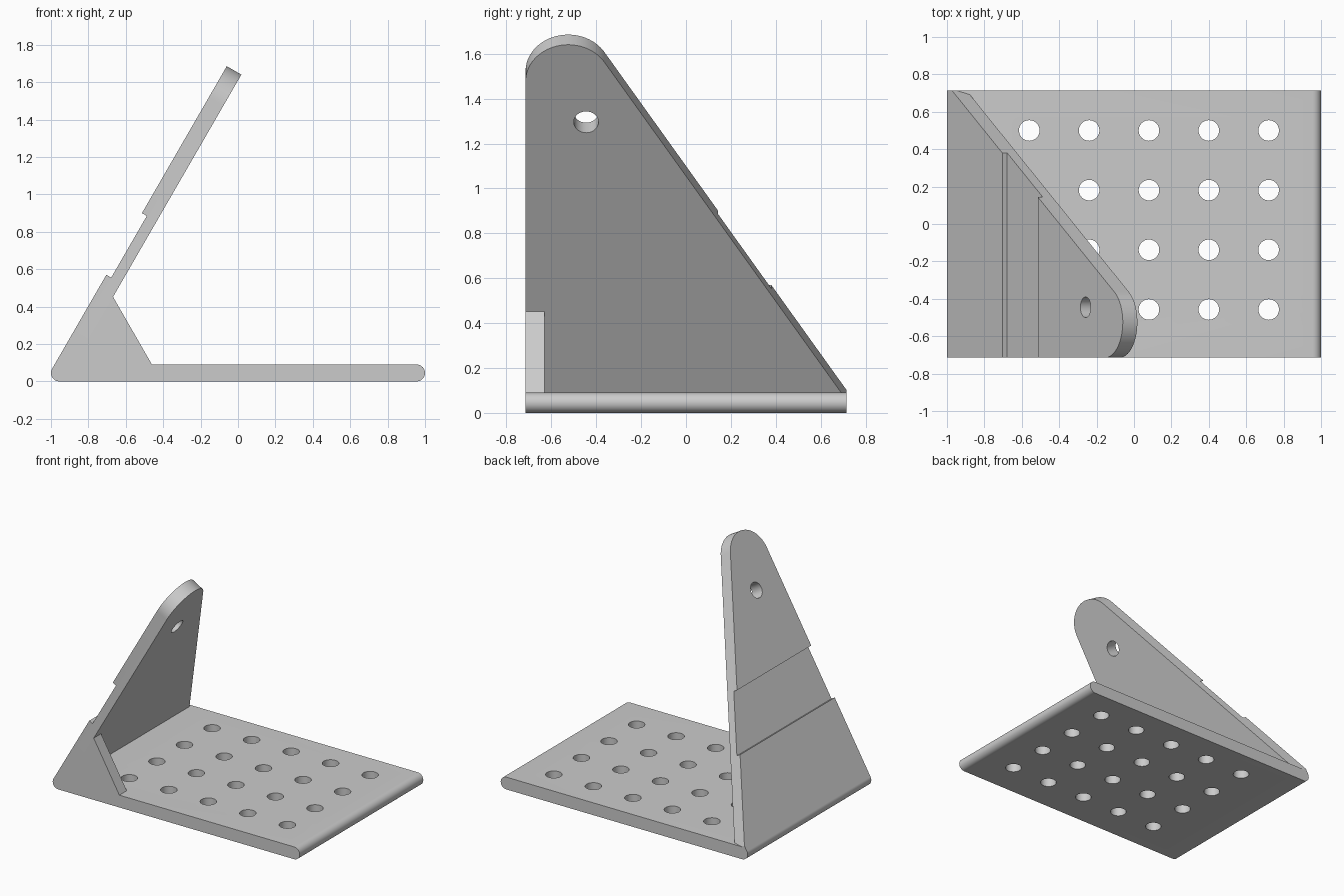
import bpy, bmesh, math
from mathutils import Matrix, Vector

if "Cube" in bpy.data.objects:
    bpy.data.objects.remove(bpy.data.objects["Cube"], do_unlink=True)

grey = bpy.data.materials.new("plain grey")
grey.use_nodes = True
grey.diffuse_color = (0.6, 0.6, 0.6, 1)
grey.node_tree.nodes["Principled BSDF"].inputs["Base Color"].default_value = (0.6, 0.6, 0.6, 1)

# Main dimensions
W = 0.715            # half width along y
R = 0.045            # half plate thickness
S, C = math.sin(math.radians(60)), 0.5


def frame(a, b, c, origin=(0, 0, 0)):
    """Matrix that maps the local axes a, b, c into the model."""
    m = Matrix((a, b, c)).transposed().to_4x4()
    m.translation = Vector(origin)
    return m


SIDE = frame((1, 0, 0), (0, 0, 1), (0, 1, 0))
FLAT = frame((1, 0, 0), (0, 1, 0), (0, 0, 1))
SLOPE = frame((0, 1, 0), (C, 0, S), (-S, 0, C), (R - 1, 0, R))


def arc(cx, cy, r, start, end, n):
    angles = [math.radians(start + (end - start) * i / n) for i in range(n + 1)]
    return [(cx + r * math.cos(t), cy + r * math.sin(t)) for t in angles]


def prism(name, outlines, low, high, matrix):
    """Extrude one or more flat outlines from low to high along local c."""
    bm = bmesh.new()
    for pts in outlines:
        face = bm.faces.new([bm.verts.new((x, y, low)) for x, y in pts])
        top = bmesh.ops.extrude_face_region(bm, geom=[face])["geom"]
        verts = [v for v in top if isinstance(v, bmesh.types.BMVert)]
        bmesh.ops.translate(bm, verts=verts, vec=(0, 0, high - low))
    bm.transform(matrix)
    bmesh.ops.recalc_face_normals(bm, faces=bm.faces[:])
    mesh = bpy.data.meshes.new(name)
    bm.to_mesh(mesh)
    bm.free()
    mesh.materials.append(grey)
    obj = bpy.data.objects.new(name, mesh)
    bpy.context.collection.objects.link(obj)
    return obj


def cut(obj, cutter):
    """Subtract the cutter, keep the result and discard the cutter."""
    cutter.hide_render = True
    mod = obj.modifiers.new("cut", 'BOOLEAN')
    mod.operation = 'DIFFERENCE'
    mod.solver = 'EXACT'
    mod.object = cutter
    graph = bpy.context.evaluated_depsgraph_get()
    result = bpy.data.meshes.new_from_object(obj.evaluated_get(graph))
    obj.modifiers.clear()
    obj.data = result
    bpy.data.objects.remove(cutter, do_unlink=True)


def hole(x, y):
    return arc(x, y, 0.055, 0, 360, 40)[:-1]


# Base plate with rounded ends and a grid of holes
base = prism("base_plate", [arc(1 - R, R, R, -90, 90, 16) + arc(R - 1, R, R, 90, 270, 16)],
             -W, W, SIDE)
grid = [hole(-0.56 + 0.32 * i, 0.5 - 0.319 * j) for i in range(5) for j in range(4)]
cut(base, prism("base_holes", grid, -0.1, 0.2, FLAT))

# Sloped plate: straight front edge, round tip, slanted back edge tangent to the tip
r, cy, cu, u0 = 0.19, -0.525, 1.678, 0.04
dy, du = cy - W, cu - u0
lean = math.degrees(math.atan2(du, dy) - math.asin(r / math.hypot(dy, du)))
outline = [(-W, 0), (W, 0), (W, u0)] + arc(cy, cu, r, lean - 90, 180, 32)
plate = prism("sloped_plate", [outline], -R, R, SLOPE)
cut(plate, prism("plate_holes", [hole(-0.445, u) for u in (0.418, 1.053, 1.47)],
                 -0.1, 0.1, SLOPE))

# Shallow band recessed across the outer face
cut(plate, prism("recess", [[(-1, 0.58), (1, 0.58), (1, 0.961), (-1, 0.961)]],
                 R - 0.03, 0.1, SLOPE))

# Triangular brace in the front corner
gusset = prism("gusset", [[(-0.883, 2 * R), (-0.46, 2 * R), (-0.671, 0.457)]],
               -W, -0.63, SIDE)

# Smooth the curved walls, keep the edges sharp
bpy.ops.object.select_all(action='DESELECT')
for obj in (base, plate, gusset):
    obj.select_set(True)
bpy.context.view_layer.objects.active = base
bpy.ops.object.shade_smooth_by_angle(angle=math.radians(30))
